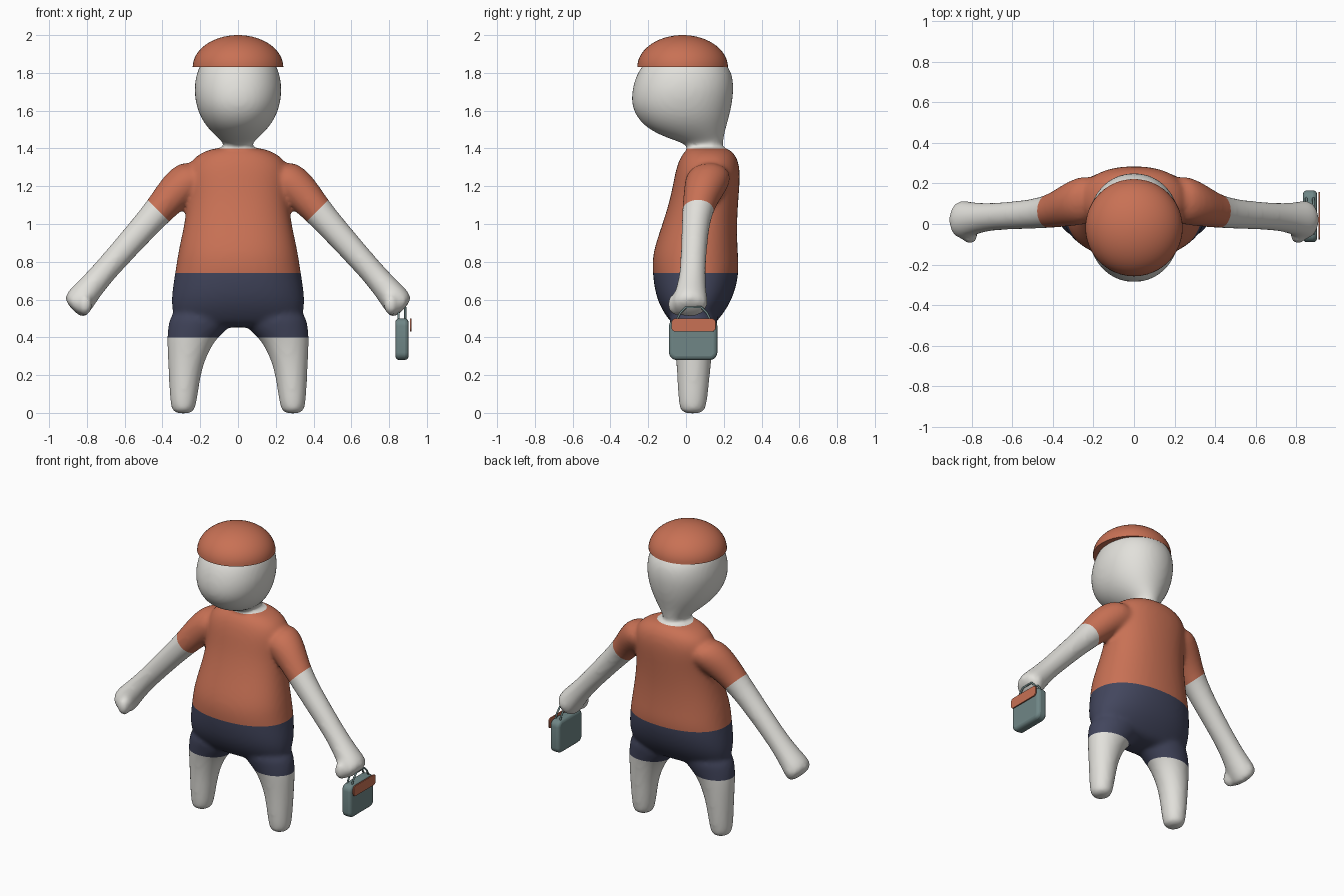
import bpy, bmesh, math
from mathutils import Vector, Matrix

if "Cube" in bpy.data.objects:
    bpy.data.objects.remove(bpy.data.objects["Cube"])


def material(name, rgb):
    m = bpy.data.materials.new(name)
    m.use_nodes = True
    m.diffuse_color = (*rgb, 1)
    bsdf = m.node_tree.nodes["Principled BSDF"]
    bsdf.inputs["Base Color"].default_value = (*rgb, 1)
    bsdf.inputs["Roughness"].default_value = 0.7
    return m


SKIN = material("pale_skin", (0.76, 0.75, 0.71))
ORANGE = material("terracotta_cloth", (0.58, 0.165, 0.09))
NAVY = material("navy_cloth", (0.055, 0.061, 0.11))
TEAL = material("teal_leather", (0.16, 0.24, 0.24))


def loft(bm, rings, power=1.0, sides=24):
    """Closed skin over rings given as (centre, half axis u, half axis v)."""
    def warp(t):
        return math.copysign(abs(t) ** power, t)
    loops = []
    for c, u, v in rings:
        angles = [2 * math.pi * i / sides for i in range(sides)]
        loops.append([bm.verts.new(Vector(c) + Vector(u) * warp(math.cos(a))
                                   + Vector(v) * warp(math.sin(a))) for a in angles])
    for a, b in zip(loops, loops[1:]):
        for i in range(sides):
            j = (i + 1) % sides
            bm.faces.new((a[i], a[j], b[j], b[i]))
    bm.faces.new(loops[0][::-1])
    bm.faces.new(loops[-1])


def level(z, half, front, back, x=0):
    """Horizontal ring from its height, half width and y range."""
    return ((x, (front + back) / 2, z), (half, 0, 0), (0, (back - front) / 2, 0))


def make_object(name, bm, *mats):
    bmesh.ops.recalc_face_normals(bm, faces=bm.faces)
    mesh = bpy.data.meshes.new(name)
    bm.to_mesh(mesh)
    bm.free()
    ob = bpy.data.objects.new(name, mesh)
    bpy.context.collection.objects.link(ob)
    for m in mats:
        mesh.materials.append(m)
    return ob


def smooth(ob, angle=40):
    bpy.ops.object.select_all(action="DESELECT")
    ob.select_set(True)
    bpy.context.view_layer.objects.active = ob
    bpy.ops.object.shade_smooth_by_angle(angle=math.radians(angle))


# Torso
bm = bmesh.new()
loft(bm, [level(*r) for r in (
    (0.45, 0.30, -0.05, 0.13), (0.50, 0.345, -0.10, 0.18), (0.60, 0.36, -0.16, 0.25),
    (0.74, 0.335, -0.18, 0.285), (0.85, 0.32, -0.18, 0.275), (1.0, 0.285, -0.125, 0.27),
    (1.15, 0.265, -0.08, 0.28), (1.27, 0.28, -0.06, 0.29), (1.35, 0.245, -0.035, 0.275),
    (1.395, 0.16, 0.0, 0.235), (1.405, 0.09, 0.03, 0.20))], power=0.9)

# Head and neck
loft(bm, [level(*r) for r in (
    (1.33, 0.07, 0.03, 0.19), (1.42, 0.068, 0.02, 0.195), (1.45, 0.10, -0.09, 0.20),
    (1.50, 0.155, -0.20, 0.21), (1.56, 0.198, -0.26, 0.228), (1.63, 0.224, -0.292, 0.245),
    (1.71, 0.235, -0.288, 0.255), (1.78, 0.225, -0.268, 0.25), (1.84, 0.207, -0.235, 0.225),
    (1.90, 0.15, -0.17, 0.16), (1.93, 0.08, -0.09, 0.09))], power=0.95)

for s in (1, -1):
    # Legs
    loft(bm, [level(z, half, front, back, s * x) for z, x, half, front, back in (
        (-0.005, 0.29, 0.05, -0.02, 0.09), (0.03, 0.29, 0.069, -0.04, 0.11),
        (0.20, 0.283, 0.084, -0.047, 0.127), (0.30, 0.27, 0.103, -0.055, 0.137),
        (0.40, 0.245, 0.132, -0.07, 0.15), (0.46, 0.20, 0.172, -0.085, 0.165),
        (0.56, 0.18, 0.17, -0.10, 0.18))])
    # Arms with hands
    loft(bm, [((s * x, y, z), (s * u * 0.71, 0, u * 0.71), (0, v, 0)) for x, y, z, u, v in (
        (0.18, 0.13, 1.28, 0.11, 0.13), (0.31, 0.105, 1.20, 0.107, 0.115),
        (0.42, 0.055, 1.07, 0.077, 0.077), (0.60, 0.042, 0.87, 0.069, 0.069),
        (0.72, 0.035, 0.735, 0.064, 0.068), (0.80, 0.025, 0.64, 0.073, 0.082),
        (0.85, 0.02, 0.58, 0.082, 0.10), (0.874, 0.02, 0.542, 0.068, 0.08))])
    # Thumbs
    bmesh.ops.create_uvsphere(bm, u_segments=16, v_segments=10, radius=1, matrix=(
        Matrix.Translation((s * 0.81, -0.05, 0.575)) @ Matrix.Diagonal((0.04, 0.05, 0.06, 1))))

# Fuse the limbs into one soft skin
body = make_object("body", bm, SKIN, ORANGE, NAVY)
sub = body.modifiers.new("round", "SUBSURF")
sub.levels = sub.render_levels = 2
fuse = body.modifiers.new("fuse", "REMESH")
fuse.mode = "VOXEL"
fuse.voxel_size = 0.014
relax = body.modifiers.new("relax", "SMOOTH")
relax.factor = 0.5
relax.iterations = 7
fused = bpy.data.meshes.new_from_object(
    body.evaluated_get(bpy.context.evaluated_depsgraph_get()))
body.modifiers.clear()

# Cut hems, sleeves and collar, then colour the clothes
bm = bmesh.new()
bm.from_mesh(fused)
HEM, WAIST, COLLAR, SLEEVE = 0.40, 0.74, 1.40, -0.65


def cut(point, normal, keep):
    faces = [f for f in bm.faces if keep(f.calc_center_median())]
    geom = set(faces)
    for f in faces:
        geom.update(f.edges, f.verts)
    bmesh.ops.bisect_plane(bm, geom=list(geom), plane_co=point, plane_no=normal, dist=1e-5)


for z in (HEM, WAIST, COLLAR):
    cut((0, 0, z), (0, 0, 1), lambda c: abs(c.x) < 0.45)
for s in (1, -1):
    cut((0, 0, -SLEEVE), (s, 0, -1), lambda c: s * c.x > 0.3 and c.z > 0.9)
for f in bm.faces:
    c = f.calc_center_median()
    f.smooth = True
    bare_arm = abs(c.x) - c.z > SLEEVE and abs(c.x) + 0.27 * c.z > 0.62
    if bare_arm or c.z < HEM or c.z > COLLAR:
        f.material_index = 0
    else:
        f.material_index = 1 if c.z > WAIST else 2
bm.to_mesh(body.data)
bm.free()

# Cap
bm = bmesh.new()
steps = [math.radians(a) for a in range(0, 90, 6)] + [math.radians(89)]
loft(bm, [((0, -0.018, 1.83 + 0.17 * math.sin(a)), (0.24 * math.cos(a), 0, 0),
           (0, 0.24 * math.cos(a), 0)) for a in steps], sides=48)
smooth(make_object("cap", bm, ORANGE))


def rounded_slab(name, centre, size, corner, rim, mat):
    """Upright slab with corners rounded about the x axis."""
    bm = bmesh.new()
    bmesh.ops.create_cube(bm, size=1, matrix=Matrix.Translation(centre)
                          @ Matrix.Diagonal((*size, 1)))
    edges = [e for e in bm.edges if abs((e.verts[0].co - e.verts[1].co).normalized().x) > 0.9]
    bmesh.ops.bevel(bm, geom=edges, offset=corner, segments=5, profile=0.5, affect="EDGES")
    ob = make_object(name, bm, mat)
    bev = ob.modifiers.new("rim", "BEVEL")
    bev.width = rim
    bev.segments = 3
    bev.limit_method = "ANGLE"
    bev.angle_limit = math.radians(60)
    smooth(ob)


# Handbag carried in the left hand
rounded_slab("bag", (0.868, 0.038, 0.39), (0.07, 0.256, 0.22), 0.04, 0.02, TEAL)
rounded_slab("bag_flap", (0.914, 0.04, 0.465), (0.009, 0.235, 0.07), 0.022, 0.002, ORANGE)

# Bag handles
for name, x in (("inner_handle", 0.85), ("outer_handle", 0.885)):
    curve = bpy.data.curves.new(name, "CURVE")
    curve.dimensions = "3D"
    curve.bevel_depth = 0.006
    curve.bevel_resolution = 2
    path = curve.splines.new("POLY")
    points = ((-0.05, 0.49), (-0.03, 0.53), (0.0, 0.56), (0.08, 0.56), (0.11, 0.53), (0.13, 0.49))
    path.points.add(len(points) - 1)
    for p, (y, z) in zip(path.points, points):
        p.co = (x, y, z, 1)
    curve.materials.append(TEAL)
    bpy.context.collection.objects.link(bpy.data.objects.new(name, curve))
